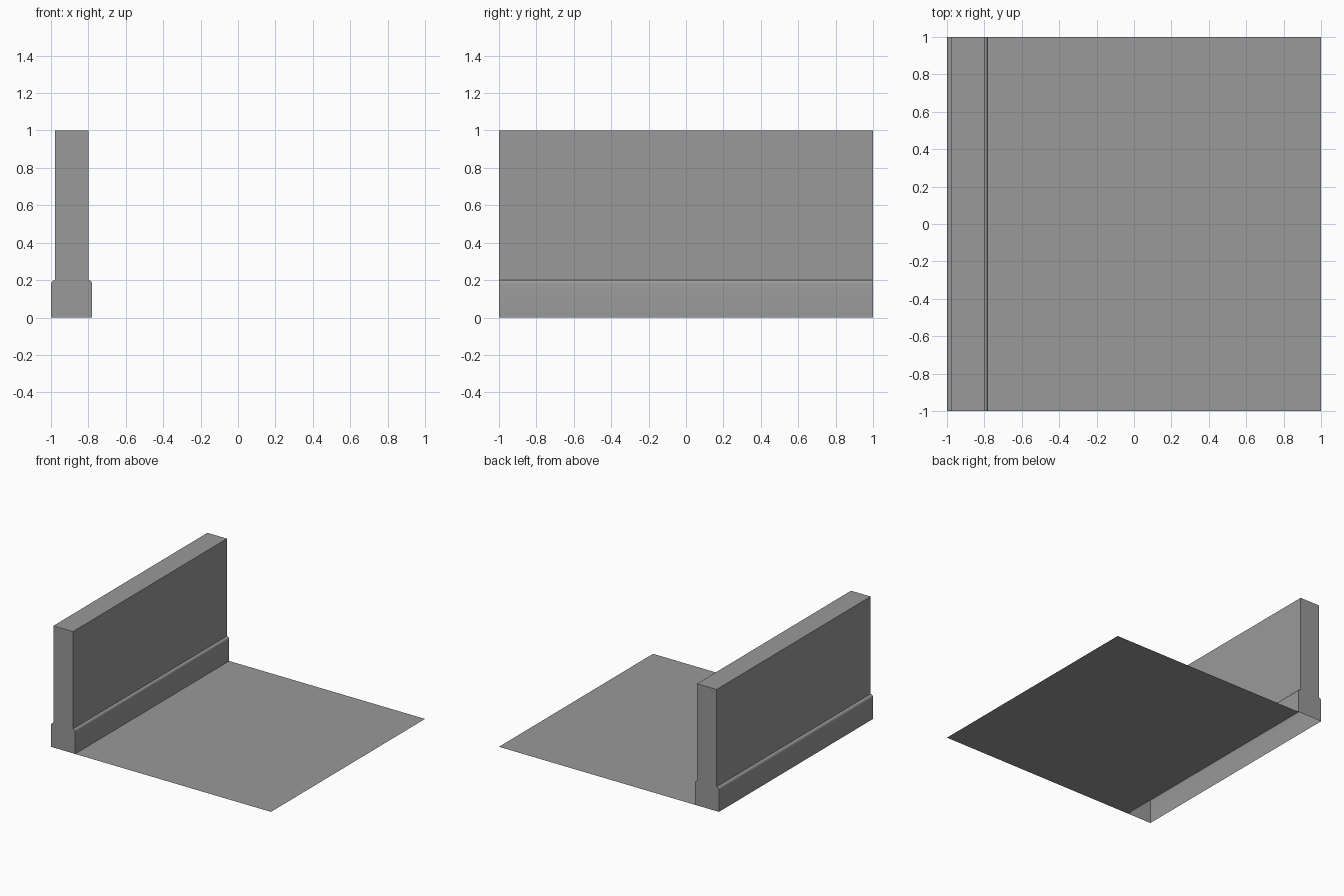
import bpy
import bmesh
import math

cube = bpy.data.objects.get("Cube")
if cube:
    bpy.data.objects.remove(cube, do_unlink=True)

# One plain grey for everything
GREY = (0.32, 0.32, 0.32, 1.0)
grey = bpy.data.materials.new("plain_grey")
grey.use_nodes = True
grey.diffuse_color = GREY
grey.node_tree.nodes["Principled BSDF"].inputs["Base Color"].default_value = GREY

HALF = 1.0                   # half length of the tile
SKIRT_X = (-1.0, -0.78)      # outer faces of the skirting
WALL_X = (-0.978, -0.8)      # outer faces of the wall
SKIRT_TOP, WALL_TOP = 0.2, 1.0
STEPS = 4                    # segments in the rounded skirting edge


def add_object(name, bm):
    mesh = bpy.data.meshes.new(name)
    bm.to_mesh(mesh)
    bm.free()
    mesh.materials.append(grey)
    obj = bpy.data.objects.new(name, mesh)
    bpy.context.collection.objects.link(obj)
    return obj


def skirt_side(skirt_x, wall_x):
    """Half of the wall section, from the ground up to the wall top."""
    r = wall_x - skirt_x
    points = [(skirt_x, 0)]
    for i in range(STEPS + 1):
        a = math.pi / 2 * i / STEPS
        points.append((wall_x - r * math.cos(a),
                       SKIRT_TOP - abs(r) * (1 - math.sin(a))))
    points.append((wall_x, WALL_TOP))
    return points


# Wall with rounded skirting on both sides, open underneath
section = skirt_side(SKIRT_X[0], WALL_X[0]) + skirt_side(SKIRT_X[1], WALL_X[1])[::-1]
bm = bmesh.new()
front = [bm.verts.new((x, -HALF, z)) for x, z in section]
back = [bm.verts.new((x, HALF, z)) for x, z in section]
for i in range(len(section) - 1):
    bm.faces.new((front[i], front[i + 1], back[i + 1], back[i]))
bm.faces.new(front[::-1])
bm.faces.new(back)
# Make the faces point outwards, judged by the top of the wall
bm.normal_update()
top = max(bm.faces, key=lambda f: f.calc_center_median().z)
if top.normal.z < 0:
    bmesh.ops.reverse_faces(bm, faces=bm.faces[:])
wall = add_object("wall_with_skirting", bm)

bpy.ops.object.select_all(action='DESELECT')
wall.select_set(True)
bpy.context.view_layer.objects.active = wall
bpy.ops.object.shade_smooth_by_angle(angle=math.radians(35))

# Thin floor sheet that starts at the foot of the skirting
bm = bmesh.new()
corners = ((SKIRT_X[1], -HALF), (HALF, -HALF), (HALF, HALF), (SKIRT_X[1], HALF))
bm.faces.new([bm.verts.new((x, y, 0)) for x, y in corners])
add_object("floor", bm)
